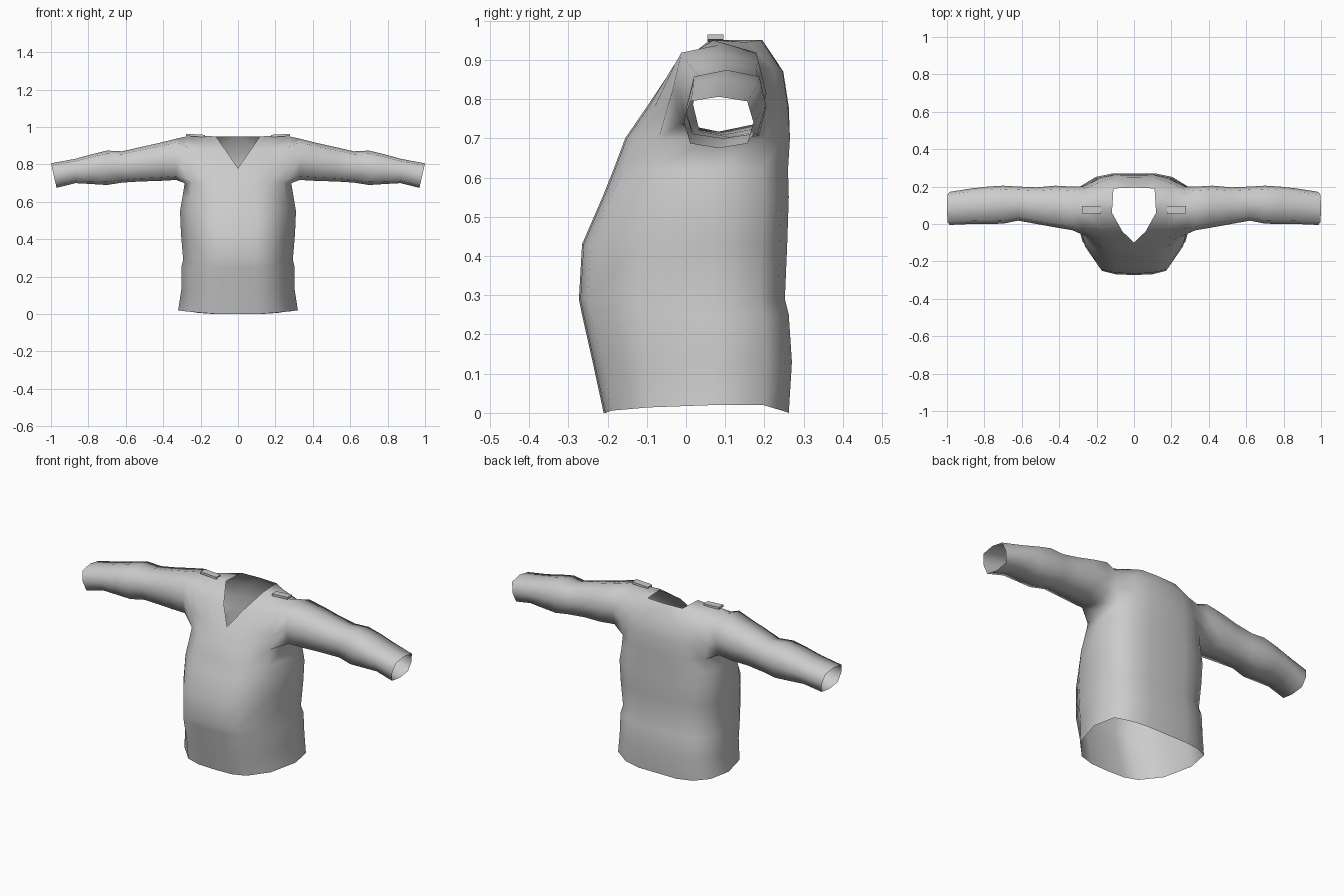
import bpy, bmesh, math

if "Cube" in bpy.data.objects:
    bpy.data.objects.remove(bpy.data.objects["Cube"])

cloth = bpy.data.materials.new("grey cloth")
cloth.diffuse_color = (0.6, 0.6, 0.6, 1)
cloth.use_nodes = True
cloth.node_tree.nodes["Principled BSDF"].inputs["Base Color"].default_value = cloth.diffuse_color


def finish(name, bm):
    me = bpy.data.meshes.new(name)
    bm.to_mesh(me)
    bm.free()
    me.materials.append(cloth)
    ob = bpy.data.objects.new(name, me)
    bpy.context.collection.objects.link(ob)
    mod = ob.modifiers.new("mirror", 'MIRROR')
    mod.use_clip = True
    return ob


bm = bmesh.new()


def V(x, y, z):
    return bm.verts.new((x, y, z))


def F(*vs):
    bm.faces.new(vs)


# Body: half rings running from front centre round the side to back centre
rows = [  # z, half width, front y, back y
    (0.00, 0.32, -0.21, 0.262), (0.13, 0.303, -0.238, 0.27),
    (0.25, 0.303, -0.265, 0.262), (0.29, 0.293, -0.273, 0.252),
    (0.43, 0.305, -0.265, 0.258), (0.55, 0.31, -0.213, 0.262),
    (0.62, 0.298, -0.185, 0.26), (0.70, 0.285, -0.155, 0.265)]
rings = []
for z, w, yf, yb in rows:
    lift = 0.02 if z == 0 else 0
    rings.append([
        V(0, yf, z), V(.33 * w, yf + .004, z), V(.58 * w, yf + .022, z + lift * .3),
        V(.86 * w, yf * .45, z + lift * .7), V(w, .07, z + lift),
        V(.92 * w, yb - .065, z + lift), V(.67 * w, yb - .018, z + lift * .3),
        V(.38 * w, yb, z), V(0, yb, z)])
for a, b in zip(rings, rings[1:]):
    for i in range(8):
        F(a[i], a[i + 1], b[i + 1], b[i])

# Chest panel up to the V neck and shoulder line
arm = rings[-1]
f1 = [V(0, -.10, .78), V(.09, -.095, .78), V(.17, -.08, .78), V(.255, -.05, .78)]
f2 = [None, V(.062, -.04, .87), V(.16, -.035, .88), V(.265, -.028, .89)]
top = [None, V(.118, .06, .95), V(.18, .07, .952), V(.275, .07, .95)]
for i in range(3):
    F(arm[i], arm[i + 1], f1[i + 1], f1[i])
F(f1[0], f1[1], f2[1])
for lo, hi in ((f1, f2), (f2, top)):
    for i in (1, 2):
        F(lo[i], lo[i + 1], hi[i + 1], hi[i])

# Back panel up to the collar
b0 = arm[:4:-1]
b1 = [V(0, .262, .78), V(.11, .26, .78), V(.19, .24, .78), V(.275, .2, .78)]
b2 = [V(0, .248, .87), V(.11, .246, .87), V(.18, .225, .875), V(.275, .185, .885)]
b3 = [V(0, .195, .95), V(.11, .19, .95), V(.18, .155, .945), top[3]]
for lo, hi in ((b0, b1), (b1, b2), (b2, b3)):
    for i in range(3):
        F(lo[i + 1], lo[i], hi[i], hi[i + 1])
F(b3[2], b3[1], top[1], top[2])
F(top[3], b3[2], top[2])

# Sleeve: rings growing out of the armhole, open at the cuff
prev = [arm[4], arm[3], f1[3], f2[3], top[3], b2[3], b1[3], b0[3]]
sleeve = [  # x, front y, back y, bottom z, top z
    (0.33, -0.033, .20, .717, .938), (0.42, -0.018, .205, .712, .915),
    (0.52, 0.0, .196, .709, .893), (0.62, .018, .20, .703, .870),
    (0.70, .002, .205, .69, .874), (0.78, 0.0, .20, .695, .855),
    (0.87, 0.0, .19, .70, .83), (0.985, -.005, .172, .675, .806)]
for n, (x, y0, y1, z0, z1) in enumerate(sleeve):
    cy, cz, ry, rz = (y0 + y1) / 2, (z0 + z1) / 2, (y1 - y0) / 2, (z1 - z0) / 2
    slant = 0.015 if n == len(sleeve) - 1 else 0
    ring = []
    for k in range(8):
        t = k * math.pi / 4
        r = 1.16 if k % 2 else 1
        s, c = -math.sin(t) * r, -math.cos(t) * r
        ring.append(V(x + slant * c, cy + ry * s, cz + rz * c))
    for k in range(8):
        j = (k + 1) % 8
        F(prev[k], prev[j], ring[j], ring[k])
    prev = ring
bmesh.ops.recalc_face_normals(bm, faces=bm.faces)
shirt = finish("shirt", bm)
for p in shirt.data.polygons:
    p.use_smooth = True

# Shoulder tabs
bm = bmesh.new()
bmesh.ops.create_cube(bm, size=1)
for v in bm.verts:
    x, y, z = v.co
    v.co = (.227 + .1 * x, .075 + .04 * y, .955 + .012 * z + .006 * x)
finish("shoulder_tab", bm)
